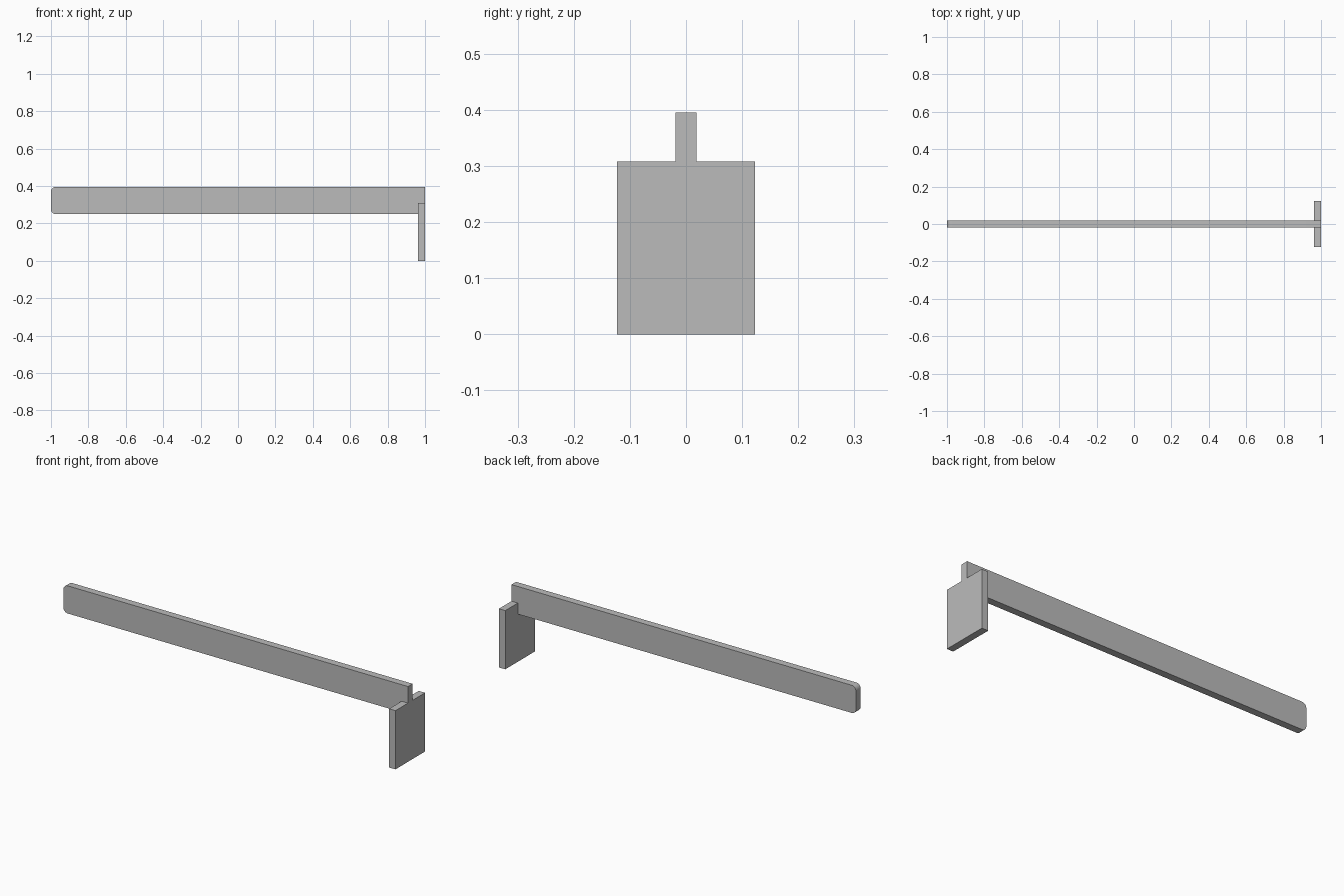
import bpy, bmesh, math

cube = bpy.data.objects.get("Cube")
if cube:
    bpy.data.objects.remove(cube, do_unlink=True)

grey = bpy.data.materials.new("plain_grey")
grey.use_nodes = True
colour = (0.5, 0.5, 0.5, 1)
grey.diffuse_color = colour
grey.node_tree.nodes["Principled BSDF"].inputs["Base Color"].default_value = colour


def make_object(name, bm):
    bmesh.ops.recalc_face_normals(bm, faces=bm.faces)
    mesh = bpy.data.meshes.new(name)
    bm.to_mesh(mesh)
    bm.free()
    obj = bpy.data.objects.new(name, mesh)
    mesh.materials.append(grey)
    bpy.context.collection.objects.link(obj)
    return obj


def box(x0, x1, y0, y1, z0, z1):
    bm = bmesh.new()
    bmesh.ops.create_cube(bm, size=1)
    bmesh.ops.scale(bm, vec=(x1 - x0, y1 - y0, z1 - z0), verts=bm.verts)
    bmesh.ops.translate(bm, vec=((x0 + x1) / 2, (y0 + y1) / 2, (z0 + z1) / 2), verts=bm.verts)
    return bm


def combine(target, other, operation):
    mod = target.modifiers.new(other.name, "BOOLEAN")
    mod.object = other
    mod.operation = operation
    mod.solver = "EXACT"
    bpy.context.view_layer.objects.active = target
    bpy.ops.object.modifier_apply(modifier=mod.name)
    bpy.data.objects.remove(other, do_unlink=True)


# Long bar with rounded corners at the right end
bm = box(-1, 1, -0.019, 0.019, 0.25, 0.395)
corners = [e for e in bm.edges
           if all(v.co.x < 0 for v in e.verts)
           and abs(e.verts[0].co.y - e.verts[1].co.y) > 0.01]
bmesh.ops.bevel(bm, geom=corners, offset=0.025, segments=8, profile=0.5, affect="EDGES")
arm = make_object("bar_with_end_plate", bm)

# Two round mounting holes
for z in (0.286, 0.359):
    bm = bmesh.new()
    bmesh.ops.create_cone(bm, cap_ends=True, segments=40, radius1=0.03, radius2=0.03, depth=0.2)
    for v in bm.verts:
        v.co = (v.co.x - 0.94, v.co.z, v.co.y + z)
    hole = make_object("hole_cutter", bm)
    hole.hide_render = True
    combine(arm, hole, "DIFFERENCE")

# Upright end plate merged with the bar
plate = make_object("end_plate", box(0.963, 1, -0.123, 0.123, 0, 0.308))
combine(arm, plate, "UNION")

# Smooth the hole walls and rounded corners only
bpy.ops.object.select_all(action="DESELECT")
arm.select_set(True)
bpy.context.view_layer.objects.active = arm
bpy.ops.object.shade_smooth_by_angle(angle=math.radians(30))
